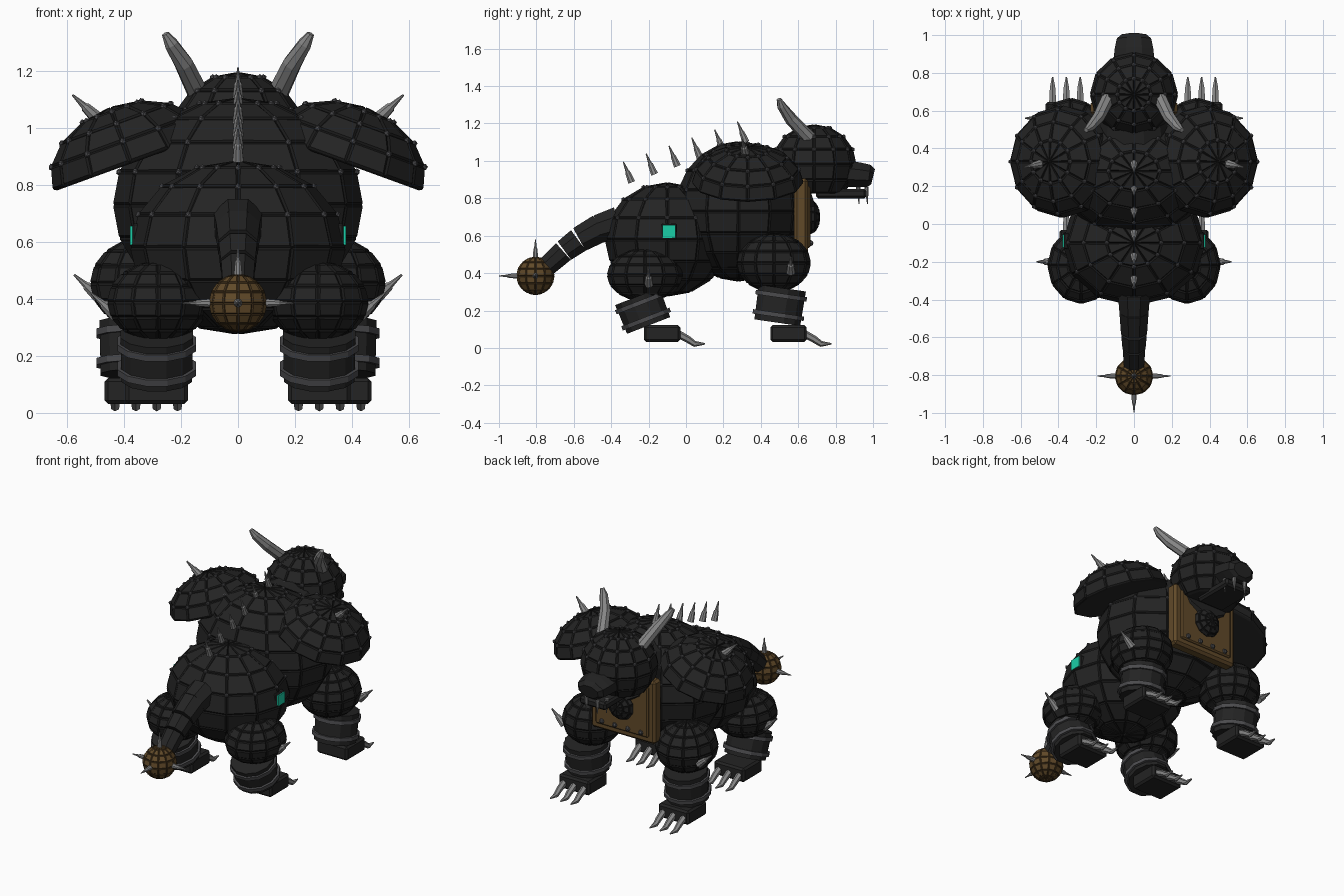
import bpy, bmesh, math
from mathutils import Vector, Matrix

if "Cube" in bpy.data.objects:
    bpy.data.objects.remove(bpy.data.objects["Cube"])


def material(name, color, rough=0.6):
    m = bpy.data.materials.new(name)
    m.use_nodes = True
    m.diffuse_color = (*color, 1)
    node = m.node_tree.nodes["Principled BSDF"]
    node.inputs["Base Color"].default_value = (*color, 1)
    node.inputs["Roughness"].default_value = rough
    return m


ARMOR = material("armor black", (0.017, 0.017, 0.017))
SEAM = material("seam black", (0.010, 0.010, 0.010))
BAND = material("band grey", (0.07, 0.07, 0.075))
STEEL = material("spike steel", (0.24, 0.24, 0.24))
BRONZE = material("bronze brown", (0.12, 0.068, 0.022))
BRONZE_SEAM = material("bronze seam", (0.06, 0.034, 0.012))
GLOW = material("teal light", (0.01, 0.62, 0.39))


def finish(name, bm, mats, matrix=Matrix()):
    bmesh.ops.recalc_face_normals(bm, faces=bm.faces)
    me = bpy.data.meshes.new(name)
    bm.to_mesh(me)
    bm.free()
    for m in mats:
        me.materials.append(m)
    ob = bpy.data.objects.new(name, me)
    ob.matrix_world = matrix
    bpy.context.collection.objects.link(ob)
    return ob


def tube(name, points, radii, mat, n=8, flat=1.0):
    """Faceted tube through points, with a radius at each one."""
    bm = bmesh.new()
    pts = [Vector(p) for p in points]
    rings = []
    for i, (p, r) in enumerate(zip(pts, radii)):
        direction = pts[min(i + 1, len(pts) - 1)] - pts[max(i - 1, 0)]
        q = direction.to_track_quat('Z', 'Y')
        angles = [math.tau * (k + 0.5) / n for k in range(n)]
        rings.append([bm.verts.new(p + q @ Vector((r * math.cos(a), r * flat * math.sin(a), 0)))
                      for a in angles])
    for a, b in zip(rings, rings[1:]):
        for k in range(n):
            bm.faces.new((a[k], a[(k + 1) % n], b[(k + 1) % n], b[k]))
    bm.faces.new(rings[0])
    bm.faces.new(rings[-1])
    return finish(name, bm, [mat])


def spike(name, base, tip, r, mat=STEEL):
    a, b = Vector(base), Vector(tip)
    return tube(name, [a, a.lerp(b, 0.5), a.lerp(b, 0.55), b], [r, r * 0.7, r * 0.5, r * 0.15], mat)


def box(name, loc, size, mat, bevel=0.012, rot=Matrix()):
    bm = bmesh.new()
    bmesh.ops.create_cube(bm, size=1, matrix=Matrix.Diagonal((*size, 1)))
    if bevel:
        bmesh.ops.bevel(bm, geom=bm.edges[:], offset=bevel, segments=1, affect='EDGES')
    return finish(name, bm, [mat], Matrix.Translation(loc) @ rot)


def shell(name, loc, radii, seg=12, rings=8, mats=(ARMOR, SEAM), floor=None,
          studs=False, rot=Matrix(), gap=0.010):
    """Panelled ellipsoid with raised plates, optional flat base and rivets."""
    bm = bmesh.new()
    bmesh.ops.create_uvsphere(bm, u_segments=seg, v_segments=rings, radius=1)
    bmesh.ops.scale(bm, vec=radii, verts=bm.verts)
    if floor is not None:
        low = [v for v in bm.verts if v.co.z < floor * radii[2] - 0.002]
        bmesh.ops.delete(bm, geom=low, context='VERTS')
        bmesh.ops.holes_fill(bm, edges=[e for e in bm.edges if e.is_boundary], sides=0)
    corners = [v.co.copy() for v in bm.verts
               if 0.2 * radii[2] < v.co.z < 0.97 * radii[2]]
    bmesh.ops.recalc_face_normals(bm, faces=bm.faces)
    trim = bmesh.ops.inset_individual(bm, faces=bm.faces[:], thickness=gap, depth=gap * 0.6)
    for f in trim["faces"]:
        f.material_index = 1
    ob = finish(name, bm, mats, Matrix.Translation(loc) @ rot)
    if studs:
        bm = bmesh.new()
        for c in corners:
            bmesh.ops.create_icosphere(bm, subdivisions=1, radius=0.013,
                                       matrix=Matrix.Translation(c * 1.005))
        finish(name + "_rivets", bm, [BAND], Matrix.Translation(loc) @ rot)
    return ob


# Torso
shell("chest", (0, 0.28, 0.73), (0.435, 0.335, 0.37), rings=10, studs=True)
shell("hindquarters", (0, -0.10, 0.58), (0.375, 0.33, 0.30), studs=True)

# Row of floating back spikes
for i in range(6):
    y, z = -0.29 + 0.122 * i, 0.885 + 0.043 * i
    spike("back_spike", (0, y, z), (0, y - 0.045, z + 0.11), 0.021)

# Head, snout and jaw
shell("head", (0, 0.685, 0.98), (0.23, 0.222, 0.21), floor=-0.71, studs=True)
tube("snout", [(0, 0.80, 0.935), (0, 0.93, 0.925), (0, 0.98, 0.92), (0, 1.0, 0.915)],
     [0.125, 0.11, 0.098, 0.07], ARMOR, 8, 0.65)
box("jaw", (0, 0.83, 0.825), (0.19, 0.27, 0.05), ARMOR)
tube("neck", [(0, 0.42, 0.85), (0, 0.64, 0.92)], [0.22, 0.18], ARMOR, 12)

# Chest plate with medallion and rivets
box("breastplate", (0, 0.615, 0.70), (0.46, 0.075, 0.41), BRONZE, 0.015)
box("breastplate_panel", (0, 0.65, 0.70), (0.38, 0.03, 0.33), BRONZE, 0.008)
shell("medallion", (0, 0.665, 0.70), (0.09, 0.09, 0.05), seg=10, rings=6,
      floor=0, rot=Matrix.Rotation(-math.pi / 2, 4, 'X'), gap=0.006)
for x in (-0.14, -0.047, 0.047, 0.14):
    for z in (0.56, 0.84):
        shell("plate_rivet", (x, 0.665, z), (0.016, 0.016, 0.016), 8, 4, (BAND, BAND), gap=0.001)

# Tail: tapering segments with gaps, ending in a spiked ball
tail = [((0, -0.36, 0.67), (0, -0.47, 0.635), 0.092),
        ((0, -0.46, 0.64), (0, -0.57, 0.58), 0.083),
        ((0, -0.575, 0.575), (0, -0.65, 0.52), 0.073),
        ((0, -0.655, 0.515), (0, -0.745, 0.435), 0.064)]
for a, b, r in tail:
    tube("tail_segment", [a, b], [r, r * 0.9], ARMOR, 8)
ball = Vector((0, -0.805, 0.385))
shell("tail_ball", ball, (0.1, 0.1, 0.1), 12, 8, (BRONZE, BRONZE_SEAM), gap=0.006)
for d in ((1, 0, 0), (-1, 0, 0), (0, -1, 0), (0, 0, 1)):
    d = Vector(d)
    spike("tail_ball_spike", ball + d * 0.095, ball + d * 0.194, 0.016)

# Mirrored parts
for s, side in ((1, "left"), (-1, "right")):
    # Shoulder dome, tilted outward
    shell(side + "_shoulder", (s * 0.378, 0.33, 0.88), (0.285, 0.295, 0.20), floor=0,
          studs=True, rot=Matrix.Rotation(s * math.radians(20), 4, 'Y'))
    spike(side + "_shoulder_spike", (s * 0.49, 0.32, 1.03), (s * 0.58, 0.30, 1.115), 0.025)

    # Horn and fangs
    tube(side + "_horn",
         [(s * 0.135, 0.67, 1.11), (s * 0.19, 0.56, 1.225), (s * 0.235, 0.51, 1.295),
          (s * 0.255, 0.497, 1.33)], [0.038, 0.034, 0.025, 0.013], STEEL)
    for x, y in ((0.075, 0.92), (0.04, 0.965)):
        spike(side + "_fang", (s * x, y, 0.86), (s * x, y + 0.005, 0.77), 0.013)

    # Flank light in its housing
    box(side + "_light_housing", (s * 0.345, -0.09, 0.622), (0.05, 0.085, 0.085), ARMOR, 0.006)
    box(side + "_light", (s * 0.374, -0.09, 0.622), (0.009, 0.07, 0.068), GLOW, 0)

    # Legs: name, foot x, thigh centre, thigh radii, leg bottom, leg top, foot y, spike y
    legs = (("front", 0.358, (0.335, 0.47, 0.455), (0.18, 0.195, 0.155),
             (0.488, 0.135), (0.515, 0.32), 0.548, 0.56),
            ("rear", 0.285, (0.28, -0.22, 0.39), (0.175, 0.20, 0.138),
             (-0.20, 0.12), (-0.26, 0.275), -0.128, -0.20))
    for kind, fx, centre, radii, low, high, fy, sy in legs:
        name = side + "_" + kind
        cx, cy, cz = centre
        shell(name + "_thigh", (s * cx, cy, cz), radii, 12, 8)
        bx = s * (cx + radii[0] - 0.03)
        spike(name + "_thigh_spike", (bx, sy, cz - 0.05), (bx + s * 0.09, sy, cz + 0.03), 0.025)
        a, b = Vector((s * fx, *low)), Vector((s * fx, *high))
        tube(name + "_shin", [a, b], [0.128, 0.132], ARMOR, 12)
        for t in (0.22, 0.78):
            c, half = a.lerp(b, t), (b - a).normalized() * 0.012
            tube(name + "_shin_band", [c - half, c + half], [0.143, 0.143], BAND, 12)

        # Foot and three curved claws
        box(name + "_foot", (s * fx, fy, 0.077), (0.22, 0.195, 0.09), ARMOR, 0.012)
        for k in (-1, 0, 1):
            x, y = s * fx + k * 0.073, fy + 0.085
            tube(name + "_claw", [(x, y, 0.075), (x, y + 0.055, 0.045), (x, y + 0.09, 0.021),
                                  (x, y + 0.145, 0.022)], [0.021, 0.019, 0.016, 0.004], STEEL, 6)
